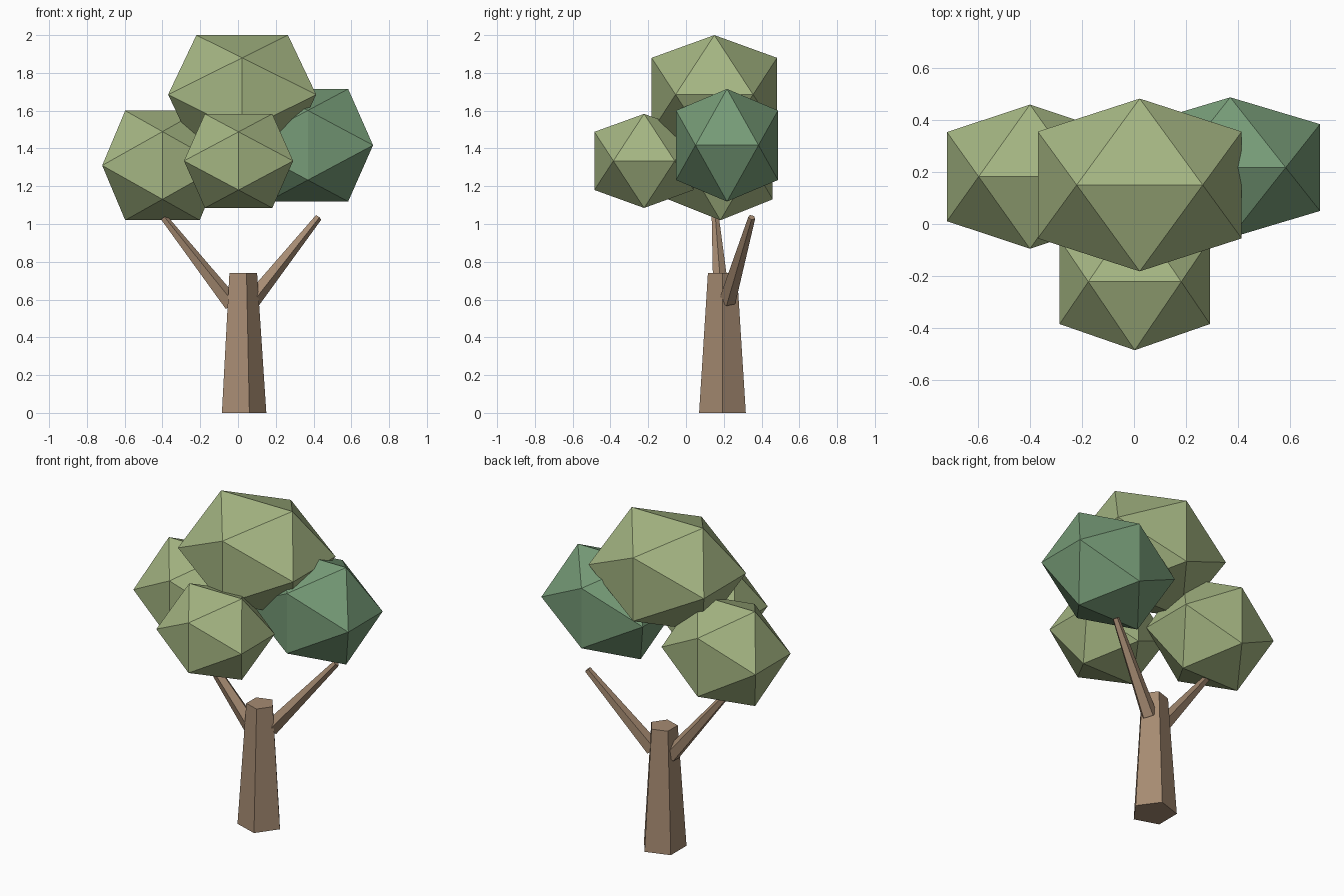
import bpy, bmesh, math
from mathutils import Vector

if "Cube" in bpy.data.objects:
    bpy.data.objects.remove(bpy.data.objects["Cube"])


def material(name, srgb):
    mat = bpy.data.materials.new(name)
    lin = [(c / 255 / 12.92) if c < 10 else ((c / 255 + 0.055) / 1.055) ** 2.4 for c in srgb]
    mat.diffuse_color = (*lin, 1)
    mat.use_nodes = True
    mat.node_tree.nodes["Principled BSDF"].inputs["Base Color"].default_value = mat.diffuse_color
    return mat


def make_object(name, bm, mat):
    bmesh.ops.recalc_face_normals(bm, faces=bm.faces)
    mesh = bpy.data.meshes.new(name)
    bm.to_mesh(mesh)
    bm.free()
    mesh.materials.append(mat)
    bpy.context.collection.objects.link(bpy.data.objects.new(name, mesh))


def taper(name, start, end, r1, r2, mat, sides=5):
    """Tapered limb between two points, closed at both ends."""
    start, end = Vector(start), Vector(end)
    turn = Vector((0, 0, 1)).rotation_difference(end - start)
    bm = bmesh.new()
    rings = []
    for centre, r in ((start, r1), (end, r2)):
        ring = []
        for i in range(sides):
            a = math.tau * i / sides
            ring.append(bm.verts.new(centre + turn @ Vector((r * math.cos(a), r * math.sin(a), 0))))
        rings.append(ring)
        bm.faces.new(ring)
    for i in range(sides):
        j = (i + 1) % sides
        bm.faces.new((rings[0][i], rings[0][j], rings[1][j], rings[1][i]))
    make_object(name, bm, mat)


def leaf_clump(name, centre, half, mat):
    """Stretched icosahedron with a ridge along x at top and bottom."""
    phi = (1 + math.sqrt(5)) / 2
    bm = bmesh.new()
    for a in (-1, 1):
        for b in (-1 / phi, 1 / phi):
            for v in ((b, 0, a), (a, b, 0), (0, a, b)):
                bm.verts.new([c + h * k for c, h, k in zip(centre, half, v)])
    bmesh.ops.convex_hull(bm, input=bm.verts)
    make_object(name, bm, mat)


bark = material("bark brown", (166, 139, 114))
leaf = material("leaf green", (164, 181, 130))
dark = material("dark leaf green", (118, 155, 119))

# Trunk and branches
taper("trunk", (0.02, 0.193, 0), (0.02, 0.193, 0.74), 0.13, 0.081, bark)
taper("left_branch", (-0.035, 0.19, 0.575), (-0.395, 0.155, 1.035), 0.047, 0.02, bark)
taper("right_branch", (0.072, 0.218, 0.595), (0.425, 0.348, 1.035), 0.047, 0.02, bark)

# Foliage
leaf_clump("top_foliage", (0.022, 0.15, 1.685), (0.392, 0.332, 0.315), leaf)
leaf_clump("left_foliage", (-0.4, 0.182, 1.31), (0.319, 0.277, 0.29), leaf)
leaf_clump("front_foliage", (0.003, -0.222, 1.334), (0.289, 0.263, 0.249), leaf)
leaf_clump("right_foliage", (0.37, 0.217, 1.417), (0.345, 0.27, 0.298), dark)
